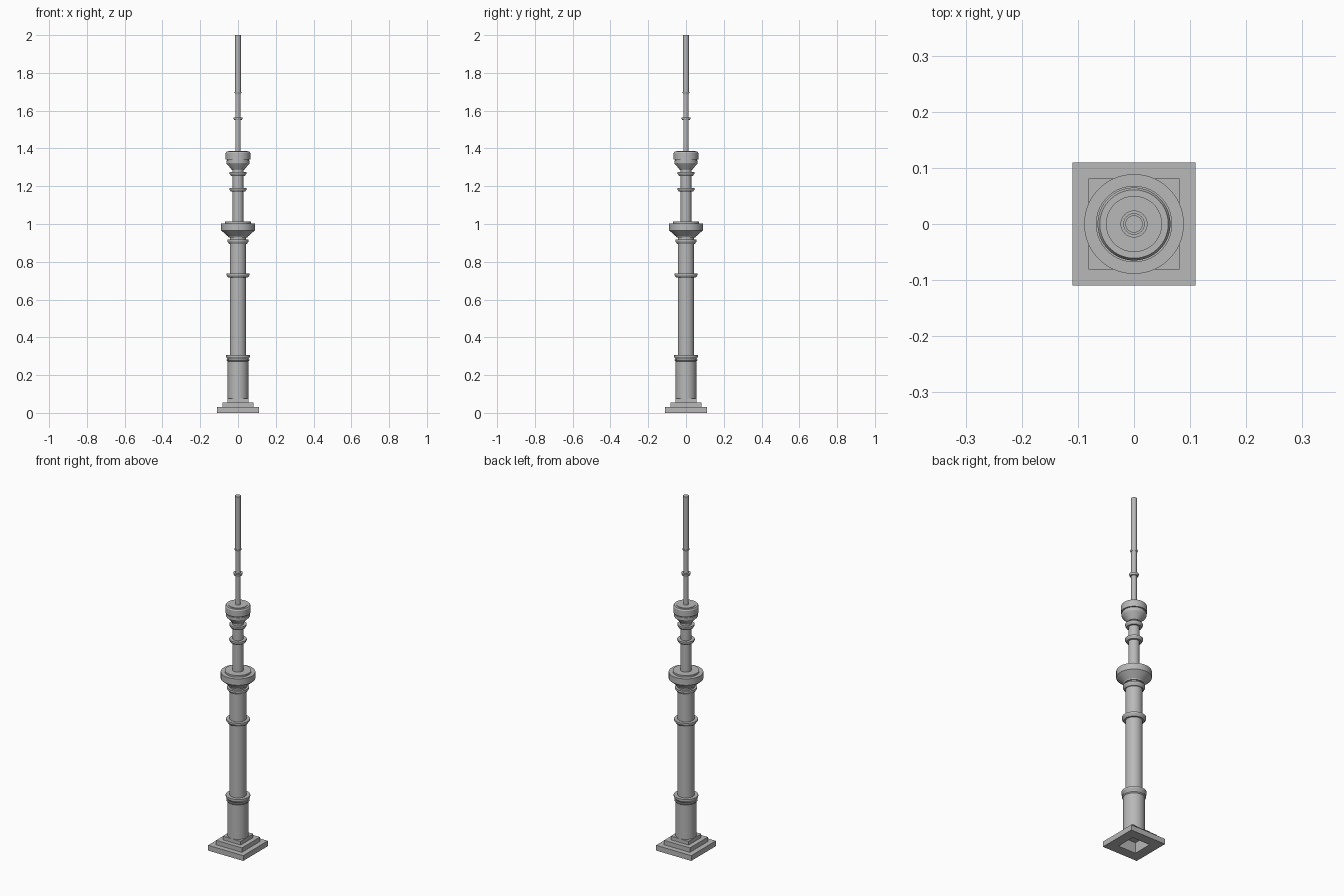
import bpy
import bmesh
import math

cube = bpy.data.objects.get("Cube")
if cube:
    bpy.data.objects.remove(cube, do_unlink=True)

concrete = bpy.data.materials.new("concrete_grey")
concrete.use_nodes = True
GREY = (0.48, 0.48, 0.48, 1)
concrete.diffuse_color = GREY
concrete.node_tree.nodes["Principled BSDF"].inputs["Base Color"].default_value = GREY


def finish(name, bm, smooth):
    bmesh.ops.recalc_face_normals(bm, faces=bm.faces)
    mesh = bpy.data.meshes.new(name)
    bm.to_mesh(mesh)
    bm.free()
    mesh.materials.append(concrete)
    ob = bpy.data.objects.new(name, mesh)
    bpy.context.collection.objects.link(ob)
    if smooth:
        bpy.ops.object.select_all(action="DESELECT")
        ob.select_set(True)
        bpy.context.view_layer.objects.active = ob
        bpy.ops.object.shade_smooth_by_angle(angle=math.radians(25))
    return ob


def lathe(name, profile, sides=48, smooth=True):
    """Turn a (radius, height) profile around z; both ends are capped."""
    bm = bmesh.new()
    rings = []
    for r, z in profile:
        rings.append([bm.verts.new((r * math.cos(math.tau * (i + 0.5) / sides),
                                    r * math.sin(math.tau * (i + 0.5) / sides), z))
                      for i in range(sides)])
    for low, high in zip(rings, rings[1:]):
        for i in range(sides):
            j = (i + 1) % sides
            bm.faces.new((low[i], low[j], high[j], high[i]))
    bm.faces.new(rings[0][::-1])
    bm.faces.new(rings[-1])
    return finish(name, bm, smooth)


def flange(name, radius, inner, bottom, top):
    """Collar that is widest at its rim and tapers in below."""
    mid = bottom + (top - bottom) * 0.6
    lathe(name, [(inner, bottom), (radius * 0.86, bottom),
                 (radius, mid), (radius, top), (inner, top)])


# Stepped square plinth, hollow underneath
S = math.sqrt(2)
steps = [(0.055, 0.06), (0.055, 0), (0.11, 0), (0.11, 0.03), (0.081, 0.03),
         (0.081, 0.055), (0.056, 0.055), (0.056, 0.076)]
lathe("stepped_plinth", [(half * S, z) for half, z in steps], sides=4, smooth=False)

# Shafts
lathe("lower_shaft", [(0.055, 0.062), (0.055, 0.272)])
lathe("main_shaft", [(0.0435, 0.27), (0.0435, 0.935)])
lathe("upper_shaft", [(0.028, 1.0), (0.028, 1.295)])

# Collars around the shafts
flange("lower_collar", 0.06, 0.04, 0.268, 0.282)
flange("lower_balcony", 0.063, 0.04, 0.282, 0.306)
flange("middle_balcony", 0.061, 0.04, 0.716, 0.737)
flange("high_balcony", 0.056, 0.04, 0.895, 0.917)
flange("upper_shaft_lower_balcony", 0.045, 0.025, 1.172, 1.190)
flange("upper_shaft_upper_balcony", 0.044, 0.025, 1.255, 1.274)

# Large observation pod with roof disc
lathe("main_pod", [(0.04, 0.928), (0.051, 0.928), (0.053, 0.934), (0.089, 0.966),
                   (0.089, 1.002), (0.068, 1.002), (0.068, 1.012)])

# Small upper pod with a shadow groove
lathe("upper_pod", [(0.033, 1.286), (0.036, 1.292), (0.06, 1.318), (0.062, 1.322),
                    (0.062, 1.336), (0.058, 1.336), (0.058, 1.342), (0.065, 1.342),
                    (0.065, 1.376), (0.061, 1.383), (0.05, 1.383), (0.05, 1.386)])

# Antenna mast
lathe("lower_mast", [(0.014, 1.38), (0.014, 1.70)], sides=24)
lathe("upper_mast", [(0.0155, 1.695), (0.0155, 2.0)], sides=24)
flange("lower_mast_ring", 0.024, 0.012, 1.551, 1.564)
flange("upper_mast_ring", 0.019, 0.012, 1.692, 1.700)
